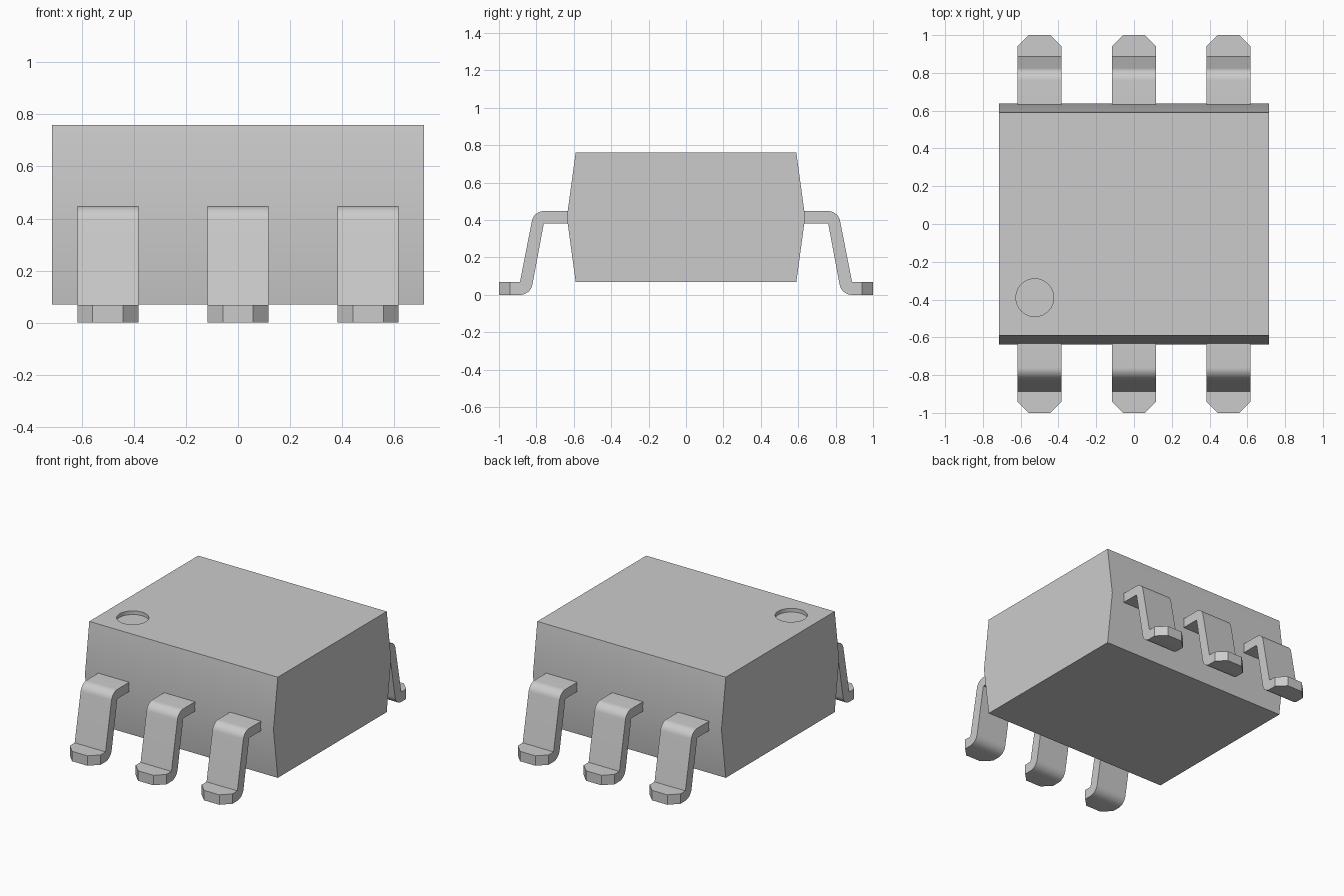
import bpy, bmesh
from math import cos, sin, radians, pi

cube = bpy.data.objects.get("Cube")
if cube:
    bpy.data.objects.remove(cube, do_unlink=True)

grey = bpy.data.materials.new("plain grey")
grey.use_nodes = True
colour = (0.6, 0.6, 0.6, 1)
grey.diffuse_color = colour
grey.node_tree.nodes["Principled BSDF"].inputs["Base Color"].default_value = colour


def extrude_profile(name, profile, half_width, chamfer=0.0):
    """Extrude a (y, z) outline along x; optionally clip the corners of the +y tip."""
    bm = bmesh.new()
    face = bm.faces.new([bm.verts.new((-half_width, y, z)) for y, z in profile])
    new = bmesh.ops.extrude_face_region(bm, geom=[face])["geom"]
    moved = [v for v in new if isinstance(v, bmesh.types.BMVert)]
    bmesh.ops.translate(bm, verts=moved, vec=(2 * half_width, 0, 0))
    if chamfer:
        tip = [e for e in bm.edges
               if all(v.co.y > 0.999 for v in e.verts)
               and abs(e.verts[0].co.z - e.verts[1].co.z) > 0.01]
        bmesh.ops.bevel(bm, geom=tip, offset=chamfer, segments=1, affect='EDGES')
    bmesh.ops.recalc_face_normals(bm, faces=bm.faces)
    mesh = bpy.data.meshes.new(name)
    bm.to_mesh(mesh)
    bm.free()
    mesh.materials.append(grey)
    obj = bpy.data.objects.new(name, mesh)
    bpy.context.collection.objects.link(obj)
    return obj


def smooth(obj):
    bpy.ops.object.select_all(action='DESELECT')
    obj.select_set(True)
    bpy.context.view_layer.objects.active = obj
    bpy.ops.object.shade_smooth_by_angle(angle=radians(30))


def arc(cy, cz, r, start, end, steps=10):
    angles = [radians(start + (end - start) * i / steps) for i in range(steps + 1)]
    return [(cy + r * cos(a), cz + r * sin(a)) for a in angles]


# Package body: block whose front and back taper away from the middle
body = extrude_profile("package_body", [(-0.59, 0.07), (0.59, 0.07), (0.637, 0.415),
                                        (0.59, 0.76), (-0.59, 0.76), (-0.637, 0.415)], 0.715)

# Round recess marking the first pin
bpy.ops.mesh.primitive_cylinder_add(vertices=48, radius=0.1, depth=0.1,
                                    location=(-0.525, -0.39, 0.785))
cutter = bpy.context.object
cutter.name = "recess_cutter"
cutter.hide_render = True
cutter.data.materials.append(grey)
cut = body.modifiers.new("recess", 'BOOLEAN')
cut.object = cutter
cut.solver = 'EXACT'
bpy.context.view_layer.objects.active = body
bpy.ops.object.modifier_apply(modifier=cut.name)
bpy.data.objects.remove(cutter, do_unlink=True)
smooth(body)

# Bent leads: rounded outer bends, sharp inner corners, clipped feet
lead_profile = ([(0.6, 0.448)] + arc(0.76, 0.383, 0.065, 90, 10)
                + [(0.888, 0.068), (1.0, 0.068), (1.0, 0.0)]
                + arc(0.888, 0.068, 0.068, 270, 190)
                + [(0.76, 0.383), (0.6, 0.383)])
for side, turn in (("back", 0), ("front", pi)):
    for place, x in (("right", -0.5), ("middle", 0), ("left", 0.5)):
        lead = extrude_profile(f"{side}_{place}_lead", lead_profile, 0.117, 0.059)
        lead.location.x = x
        lead.rotation_euler.z = turn
        smooth(lead)
